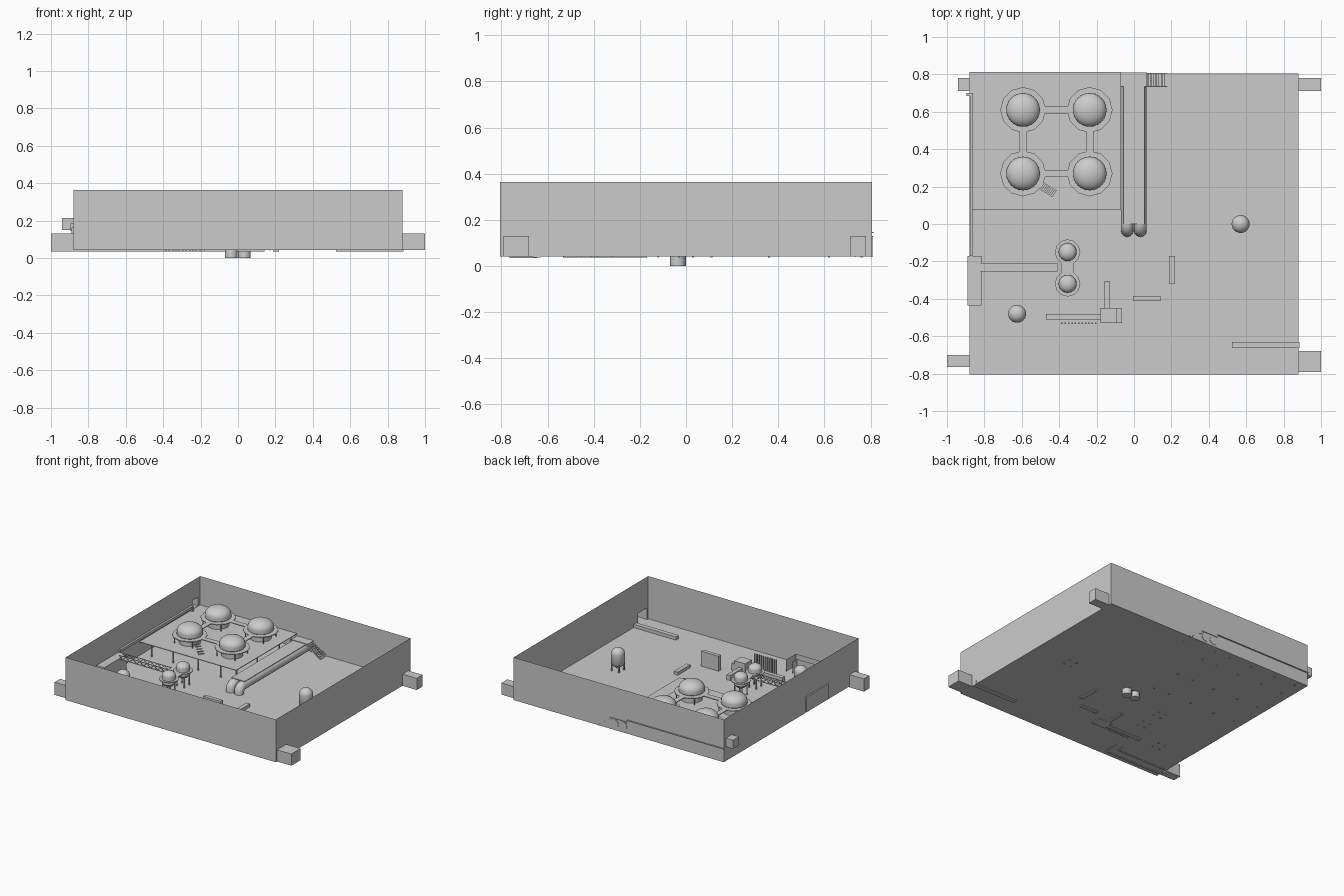
import bpy, bmesh, math
from mathutils import Vector

if "Cube" in bpy.data.objects:
    bpy.data.objects.remove(bpy.data.objects["Cube"])

FLOOR, TOP, DECK = 0.042, 0.365, 0.147
X, Y = 0.88, 0.805


def finish(bm, name, smooth=False):
    me = bpy.data.meshes.new(name)
    bm.to_mesh(me)
    bm.free()
    ob = bpy.data.objects.new(name, me)
    bpy.context.collection.objects.link(ob)
    if smooth:
        bpy.ops.object.select_all(action='DESELECT')
        ob.select_set(True)
        bpy.context.view_layer.objects.active = ob
        bpy.ops.object.shade_smooth_by_angle(angle=math.radians(40))
    return ob


def add_box(bm, x0, x1, y0, y1, z0, z1, open_x=None):
    """Box; open_x = +1/-1 drops the face on that x side."""
    geo = bmesh.ops.create_cube(bm, size=1)
    for v in geo['verts']:
        v.co = Vector(((x0 + x1) / 2 + v.co.x * (x1 - x0), (y0 + y1) / 2 + v.co.y * (y1 - y0),
                       (z0 + z1) / 2 + v.co.z * (z1 - z0)))
    if open_x:
        edge = x1 if open_x > 0 else x0
        faces = {f for v in geo['verts'] for f in v.link_faces}
        bmesh.ops.delete(bm, geom=[f for f in faces if all(abs(v.co.x - edge) < 1e-5 for v in f.verts)],
                         context='FACES')


def boxes(name, *items):
    bm = bmesh.new()
    for it in items:
        add_box(bm, *it)
    return finish(bm, name)


def beam(bm, a, b, w, h):
    """Rectangular bar between two points, w sideways and h upwards."""
    a, b = Vector(a), Vector(b)
    d = (b - a).normalized()
    side = d.cross(Vector((0, 0, 1)))
    side = side.normalized() if side.length > 1e-4 else Vector((1, 0, 0))
    up = side.cross(d).normalized()
    for v in bmesh.ops.create_cube(bm, size=1)['verts']:
        c = v.co.copy()
        v.co = (a + b) / 2 + d * c.x * (b - a).length + side * c.y * w + up * c.z * h


def quad(bm, *pts):
    bm.faces.new([bm.verts.new(p) for p in pts])


def lathe(name, x, y, profile, seg=24):
    bm = bmesh.new()
    vs = [bm.verts.new((r, 0, z)) for r, z in profile]
    es = [bm.edges.new(p) for p in zip(vs, vs[1:])]
    bmesh.ops.spin(bm, geom=vs + es, cent=(0, 0, 0), axis=(0, 0, 1), angle=2 * math.pi, steps=seg)
    bmesh.ops.remove_doubles(bm, verts=bm.verts, dist=1e-5)
    bmesh.ops.recalc_face_normals(bm, faces=bm.faces)
    bmesh.ops.translate(bm, verts=bm.verts, vec=(x, y, 0))
    return finish(bm, name, True)


def dome(r, z, h, n=8):
    return [(r * math.cos(t * math.pi / 2 / n), z + h * math.sin(t * math.pi / 2 / n)) for t in range(n)] + [(0, z + h)]


def legs(name, pts, z0, z1, w=0.008):
    boxes(name, *[(x - w / 2, x + w / 2, y - w / 2, y + w / 2, z0, z1) for x, y in pts])


def around(x, y, r, n=4):
    return [(x + r * math.cos(math.pi * (2 * i + 1) / n), y + r * math.sin(math.pi * (2 * i + 1) / n)) for i in range(n)]


# Hall shell: floor and single-sheet walls, side walls pierced at the alcoves
def side_wall(name, x, holes):
    bm = bmesh.new()
    ys = sorted({-Y, Y} | {v for h in holes for v in h[:2]})
    zs = sorted({FLOOR, TOP} | {v for h in holes for v in h[2:]})
    for a, b in zip(ys, ys[1:]):
        for c, d in zip(zs, zs[1:]):
            if not any(h[0] <= a and b <= h[1] and h[2] <= c and d <= h[3] for h in holes):
                quad(bm, (x, a, c), (x, b, c), (x, b, d), (x, a, d))
    bmesh.ops.remove_doubles(bm, verts=bm.verts, dist=1e-5)
    finish(bm, name)


bm = bmesh.new()
quad(bm, (-X, -Y, FLOOR), (X, -Y, FLOOR), (X, Y, FLOOR), (-X, Y, FLOOR))
finish(bm, "floor")
for name, y in (("front_wall", -Y), ("back_wall", Y)):
    bm = bmesh.new()
    quad(bm, (-X, y, FLOOR), (X, y, FLOOR), (X, y, TOP), (-X, y, TOP))
    finish(bm, name)
right_holes = [(-0.79, -0.68, FLOOR, 0.13), (0.71, 0.78, FLOOR, 0.13)]
left_holes = [(-0.765, -0.7, FLOOR, 0.13), (0.71, 0.78, 0.15, 0.215)]
side_wall("right_wall", X, right_holes)
side_wall("left_wall", -X, left_holes)

# Alcoves outside the side walls
boxes("right_alcoves", *[(X, 1.0, *h, -1) for h in right_holes])
boxes("left_alcoves", (-1.0, -X, -0.765, -0.7, 0.034, 0.13, 1), (-0.94, -X, *left_holes[1], 1))

# Entrance passage: two bent wall sheets
bm = bmesh.new()
for x, y in ((-0.385, -0.765), (-0.44, -0.7)):
    for a, b in (((-X, y), (x, y)), ((x, y), (x, -0.645))):
        quad(bm, (*a, 0.034), (*b, 0.034), (*b, 0.13), (*a, 0.13))
finish(bm, "entrance_passage_walls")

# Raised deck with its columns
boxes("deck", (-X, -0.07, 0.078, 0.813, DECK - 0.005, DECK))
legs("deck_columns", [(x, y) for x in (-0.8, -0.62, -0.41, -0.22, -0.09) for y in (0.11, 0.36, 0.62, 0.76)],
     0.036, DECK)

# Four large kettles with ring walkways
kx, ky = (-0.593, -0.237), (0.61, 0.27)
for i, (x, y) in enumerate((x, y) for x in kx for y in ky):
    lathe(f"kettle_{i + 1}", x, y, [(0, 0.145), (0.075, 0.145), (0.075, 0.2), (0.09, 0.212), (0.09, 0.235)]
          + dome(0.09, 0.235, 0.055))
    lathe(f"ring_walkway_{i + 1}", x, y, [(0.075, 0.2), (0.122, 0.2), (0.122, 0.206), (0.075, 0.206)], 12)
    legs(f"ring_legs_{i + 1}", around(x, y, 0.105), DECK, 0.2, 0.005)
bm = bmesh.new()
for y in ky:
    beam(bm, (kx[0] + .115, y, 0.203), (kx[1] - .115, y, 0.203), 0.04, 0.006)
for x in kx:
    beam(bm, (x, ky[0] - .115, 0.203), (x, ky[1] + .115, 0.203), 0.04, 0.006)
finish(bm, "kettle_bridges")

# Short stair from ring walkway to deck
bm = bmesh.new()
for i in range(6):
    t = i / 5
    x, y, z = -0.495 + 0.08 * t, 0.205 - 0.05 * t, 0.2 - 0.05 * t
    beam(bm, (x - .012, y - .018, z), (x + .012, y + .018, z), 0.012, 0.004)
finish(bm, "ring_stair")

# Twin pipes with elbows dropping through the floor
for i, x in enumerate((-0.036, 0.034)):
    cu = bpy.data.curves.new("path", 'CURVE')
    cu.dimensions = '3D'
    cu.bevel_depth, cu.bevel_resolution, cu.use_fill_caps = 0.034, 4, True
    pts = [(x, 0.808, 0.09), (x, 0, 0.09)]
    pts += [(x, -0.035 * math.sin(a), 0.055 + 0.035 * math.cos(a)) for a in (0.4, 0.8, 1.2)]
    pts += [(x, -0.035, 0.05), (x, -0.035, 0)]
    sp = cu.splines.new('POLY')
    sp.points.add(len(pts) - 1)
    for p, c in zip(sp.points, pts):
        p.co = (*c, 1)
    tmp = bpy.data.objects.new("path", cu)
    bpy.context.collection.objects.link(tmp)
    bm = bmesh.new()
    bm.from_mesh(bpy.data.meshes.new_from_object(tmp.evaluated_get(bpy.context.evaluated_depsgraph_get())))
    bpy.data.objects.remove(tmp)
    finish(bm, f"transfer_pipe_{i + 1}", True)

# Walkway over the pipes and the stair down from it
boxes("pipe_walkway", (-0.056, 0.056, 0.0, 0.735, 0.121, 0.126), (-0.07, 0.07, 0.735, 0.81, 0.125, 0.13))
boxes("back_stair", *[(0.06 + 0.015 * i, 0.073 + 0.015 * i, 0.735, 0.808, 0.113 - 0.01 * i, 0.117 - 0.01 * i)
                      for i in range(8)])
bm = bmesh.new()
for y in (0.735, 0.806):
    beam(bm, (0.06, y, 0.12), (0.175, y, 0.045), 0.003, 0.012)
finish(bm, "stair_stringers")

# Small twin vessels with collar platforms
for i, y in enumerate((-0.15, -0.32)):
    lathe(f"small_vessel_{i + 1}", -0.355, y, [(0, 0.105), (0.03, 0.11), (0.048, 0.13), (0.048, 0.185)]
          + dome(0.048, 0.185, 0.035))
    lathe(f"vessel_collar_{i + 1}", -0.355, y, [(0.045, 0.155), (0.068, 0.155), (0.068, 0.16), (0.045, 0.16)], 12)
    legs(f"vessel_legs_{i + 1}", around(-0.355, y, 0.042), 0.036, 0.13, 0.007)
boxes("collar_bridge", (-0.39, -0.32, -0.27, -0.2, 0.155, 0.16))

# Two free-standing upright tanks
for i, (x, y) in enumerate(((0.57, 0), (-0.625, -0.48))):
    lathe(f"upright_tank_{i + 1}", x, y, [(0, 0.075), (0.035, 0.082), (0.048, 0.1), (0.048, 0.17)]
          + dome(0.048, 0.17, 0.045))
    legs(f"tank_legs_{i + 1}", around(x, y, 0.042), 0.036, 0.11, 0.008)

# Gantry from the wall cabinet to the vessels, with lattice rails
bm = bmesh.new()
add_box(bm, -0.82, -0.41, -0.252, -0.21, 0.155, 0.16)
for y in (-0.252, -0.21):
    beam(bm, (-0.82, y, 0.185), (-0.41, y, 0.185), 0.004, 0.004)
    for i in range(14):
        z0, z1 = (0.16, 0.185) if i % 2 else (0.185, 0.16)
        beam(bm, (-0.82 + i * .0293, y, z0), (-0.79 + i * .0293, y, z1), 0.003, 0.003)
finish(bm, "lattice_gantry")
boxes("wall_cabinet", (-0.89, -0.815, -0.435, -0.17, 0.05, 0.163))
boxes("wall_rail", (-0.878, -0.863, -0.17, 0.7, 0.165, 0.185), (-0.895, -0.86, 0.685, 0.7, 0.145, 0.185))

# Conveyor line with its machine and a comb of bars
boxes("conveyor", (-0.47, -0.18, -0.51, -0.48, 0.036, 0.08), (-0.157, -0.127, -0.45, -0.305, 0.036, 0.08))
boxes("conveyor_machine", (-0.18, -0.09, -0.53, -0.45, 0.036, 0.12), (-0.09, -0.065, -0.53, -0.45, 0.036, 0.095))
legs("comb_bars", [(-0.385 + i * 0.018, -0.53) for i in range(11)], 0.036, 0.175, 0.008)

# Panel and low benches on the floor
boxes("control_panel", (-0.005, 0.143, -0.412, -0.384, 0.036, 0.155))
boxes("low_benches", (0.188, 0.22, -0.32, -0.17, 0.036, 0.065), (0.525, 0.885, -0.663, -0.63, 0.036, 0.067))
